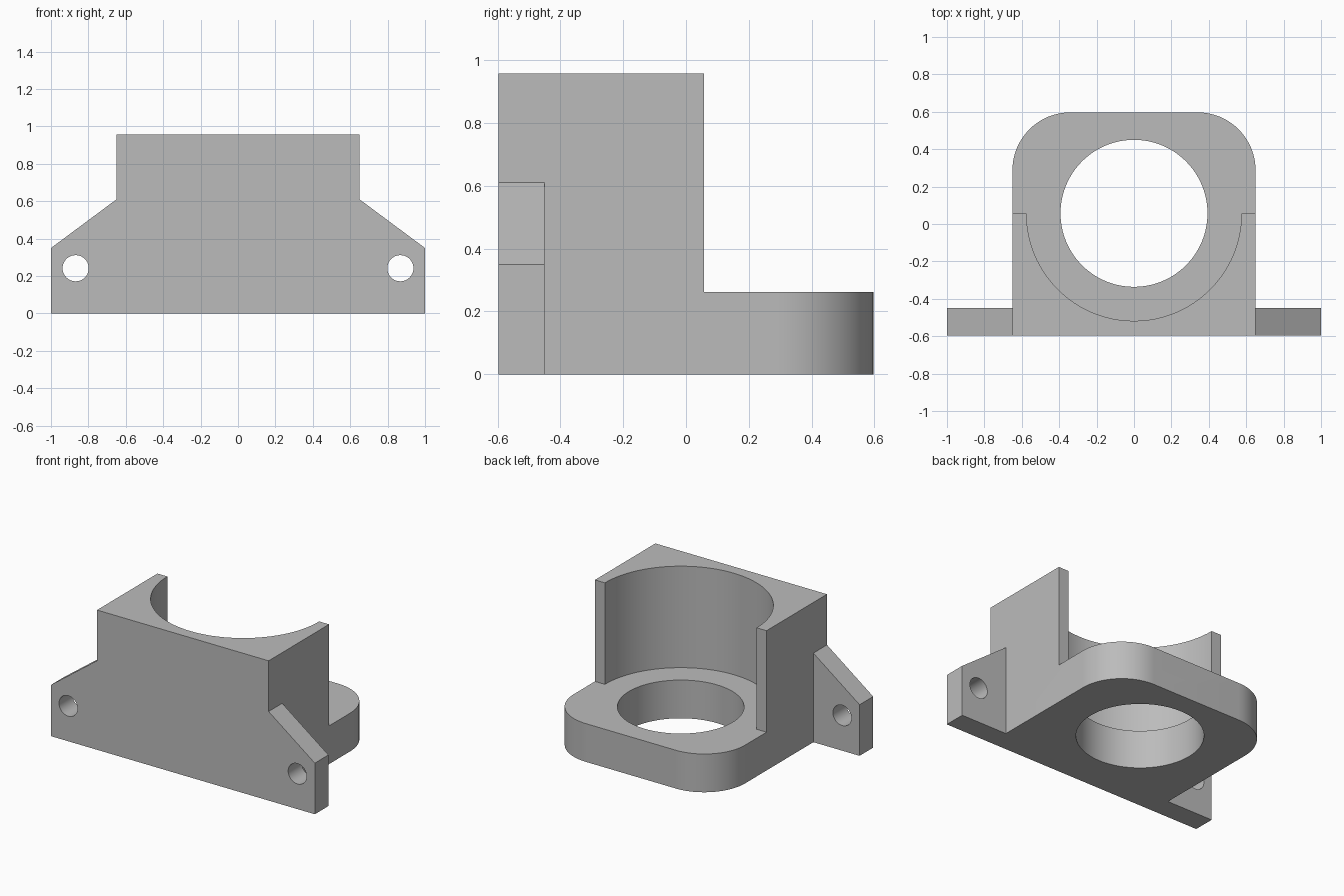
import bpy, bmesh, math
from mathutils import Vector

cube = bpy.data.objects.get("Cube")
if cube:
    bpy.data.objects.remove(cube, do_unlink=True)

HALF_W, FRONT, BACK, TOP = 0.65, -0.597, 0.597, 0.957
FLOOR_Z, SEAT_Y = 0.262, 0.057      # ledge height, bore centre and wall end
FLANGE_BACK, CORNER_R = -0.45, 0.31

grey = bpy.data.materials.new("plain grey")
grey.use_nodes = True
colour = (0.5, 0.5, 0.5, 1)
grey.diffuse_color = colour
grey.node_tree.nodes["Principled BSDF"].inputs["Base Color"].default_value = colour


def prism(name, outline, start, depth):
    """Extrude a closed outline of 3D points along a depth vector."""
    bm = bmesh.new()
    face = bm.faces.new([bm.verts.new(Vector(p) + Vector(start)) for p in outline])
    ext = bmesh.ops.extrude_face_region(bm, geom=[face])
    bmesh.ops.translate(bm, vec=depth,
                        verts=[v for v in ext["geom"] if isinstance(v, bmesh.types.BMVert)])
    bmesh.ops.recalc_face_normals(bm, faces=bm.faces)
    mesh = bpy.data.meshes.new(name)
    bm.to_mesh(mesh)
    bm.free()
    mesh.materials.append(grey)
    ob = bpy.data.objects.new(name, mesh)
    bpy.context.collection.objects.link(ob)
    return ob


def arc(radius, a0, a1, n):
    steps = [math.radians(a0 + (a1 - a0) * i / n) for i in range(n + 1)]
    return [(radius * math.cos(a), radius * math.sin(a)) for a in steps]


def mirrored(half):
    """Complete a right-hand outline with its reflection in x."""
    return half + [(-x, y) for x, y in reversed(half)]


def combine(target, cutter, operation="DIFFERENCE"):
    mod = target.modifiers.new(cutter.name, "BOOLEAN")
    mod.object, mod.operation, mod.solver = cutter, operation, "EXACT"
    bpy.context.view_layer.objects.active = target
    bpy.ops.object.modifier_apply(modifier=mod.name)
    bpy.data.objects.remove(cutter, do_unlink=True)


# Front silhouette with sloping shoulders, run through the full depth
front = mirrored([(1, 0), (1, 0.35), (HALF_W, 0.61), (HALF_W, TOP)])
bracket = prism("bearing_bracket", [(x, 0, z) for x, z in front], (0, -0.8, 0), (0, 1.6, 0))

# Plan shape: wide front flange and a body with rounded rear corners
corner = [(x + HALF_W - CORNER_R, y + BACK - CORNER_R) for x, y in arc(CORNER_R, 0, 90, 20)]
plan = mirrored([(1.1, FRONT), (1.1, FLANGE_BACK), (HALF_W, FLANGE_BACK)] + corner)
combine(bracket, prism("plan", [(x, y, 0) for x, y in plan], (0, 0, -0.2), (0, 0, 1.5)), "INTERSECT")

# Open rear above the ledge
box = mirrored([(1, SEAT_Y), (1, 1)])
combine(bracket, prism("rear_opening", [(x, y, 0) for x, y in box], (0, 0, FLOOR_Z), (0, 0, 1)))

# Half-round recess and the smaller through bore
for name, radius, z in (("recess", 0.575, FLOOR_Z), ("bore", 0.393, -0.2)):
    ring = [(x, y, 0) for x, y in arc(radius, 0, 360, 96)[:-1]]
    combine(bracket, prism(name, ring, (0, SEAT_Y, z), (0, 0, 1.5)))

# Bolt holes through the flange ears
for side in (-1, 1):
    ring = [(x, 0, z) for x, z in arc(0.07, 0, 360, 40)[:-1]]
    combine(bracket, prism("bolt_hole", ring, (side * 0.868, -0.8, 0.242), (0, 0.6, 0)))

bpy.ops.object.select_all(action="DESELECT")
bracket.select_set(True)
bpy.context.view_layer.objects.active = bracket
bpy.ops.object.shade_smooth_by_angle(angle=math.radians(30))
